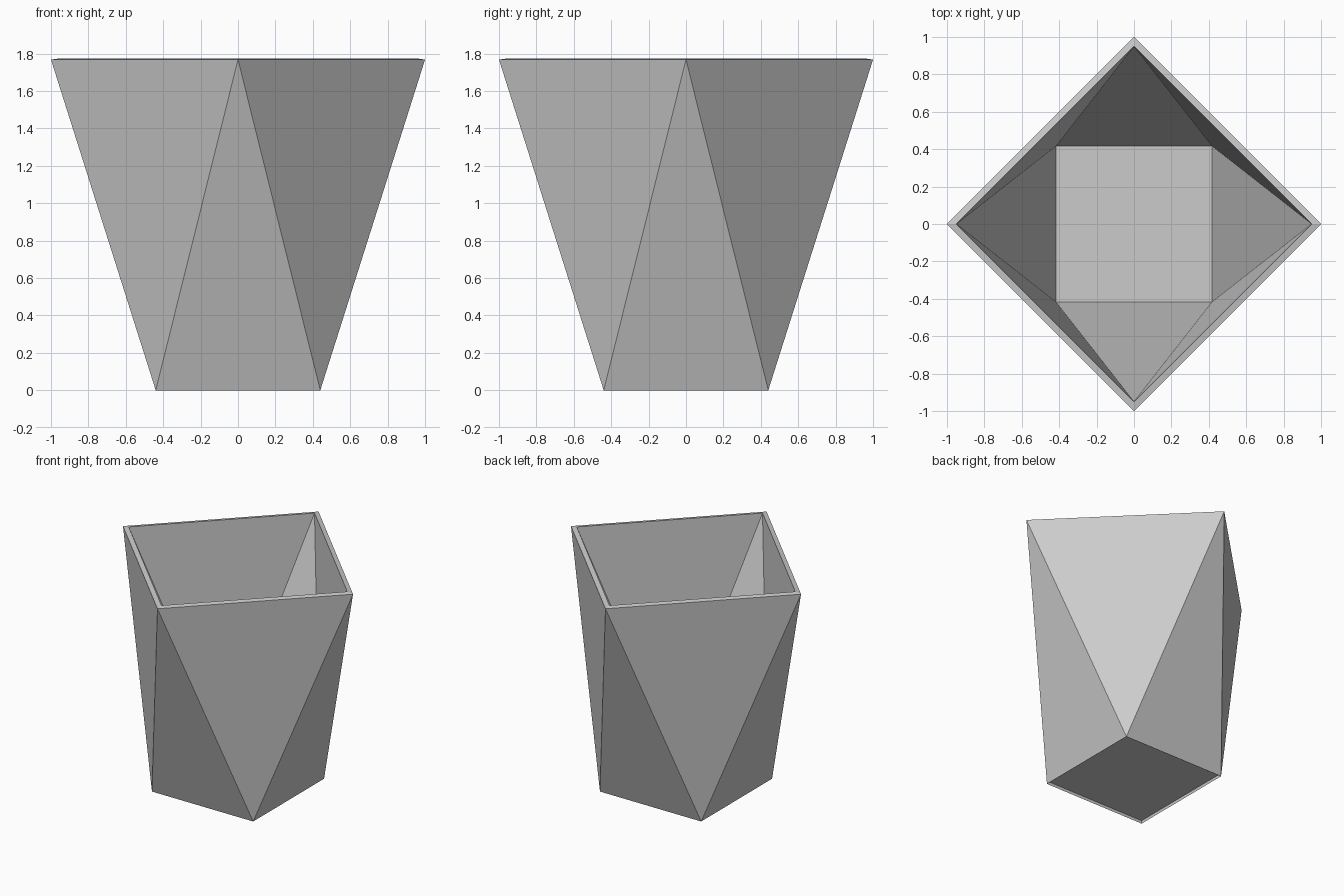
import bpy
import bmesh
from math import cos, sin, pi

cube = bpy.data.objects.get("Cube")
if cube:
    bpy.data.objects.remove(cube, do_unlink=True)

# Single plain grey
grey = bpy.data.materials.new("plain_grey")
grey.use_nodes = True
colour = (0.6, 0.6, 0.6, 1)
grey.diffuse_color = colour
grey.node_tree.nodes["Principled BSDF"].inputs["Base Color"].default_value = colour

mesh = bpy.data.meshes.new("faceted_vase")
bm = bmesh.new()


def square(half, z):
    """Lower ring: a square with sides parallel to the axes."""
    r = half * 2 ** 0.5
    return [bm.verts.new((r * cos(pi / 4 + i * pi / 2), r * sin(pi / 4 + i * pi / 2), z)) for i in range(4)]


def diamond(radius, z):
    """Upper ring: a square turned by an eighth of a turn."""
    return [bm.verts.new((radius * cos(i * pi / 2), radius * sin(i * pi / 2), z)) for i in range(4)]


def twisted_wall(low, high):
    """Eight triangles joining the square to the diamond."""
    for i in range(4):
        j = (i + 1) % 4
        bm.faces.new((high[i], low[i], high[j]))
        bm.faces.new((low[i], low[j], high[j]))


def band(a, b):
    for i in range(4):
        j = (i + 1) % 4
        bm.faces.new((a[i], a[j], b[j], b[i]))


foot = square(0.44, 0)
outer_rim = diamond(1.0, 1.768)
inner_rim = diamond(0.95, 1.775)
floor = square(0.417, 0.04)
underside = square(0.435, 0.02)

# Outer wall, rim, inner wall and floor
twisted_wall(foot, outer_rim)
band(outer_rim, inner_rim)
twisted_wall(floor, inner_rim)
bm.faces.new(floor)

# Shallow hollow under the foot
band(foot, underside)
bm.faces.new(underside)

bmesh.ops.recalc_face_normals(bm, faces=bm.faces)
bm.to_mesh(mesh)
bm.free()
mesh.materials.append(grey)
vase = bpy.data.objects.new("faceted_vase", mesh)
bpy.context.collection.objects.link(vase)
